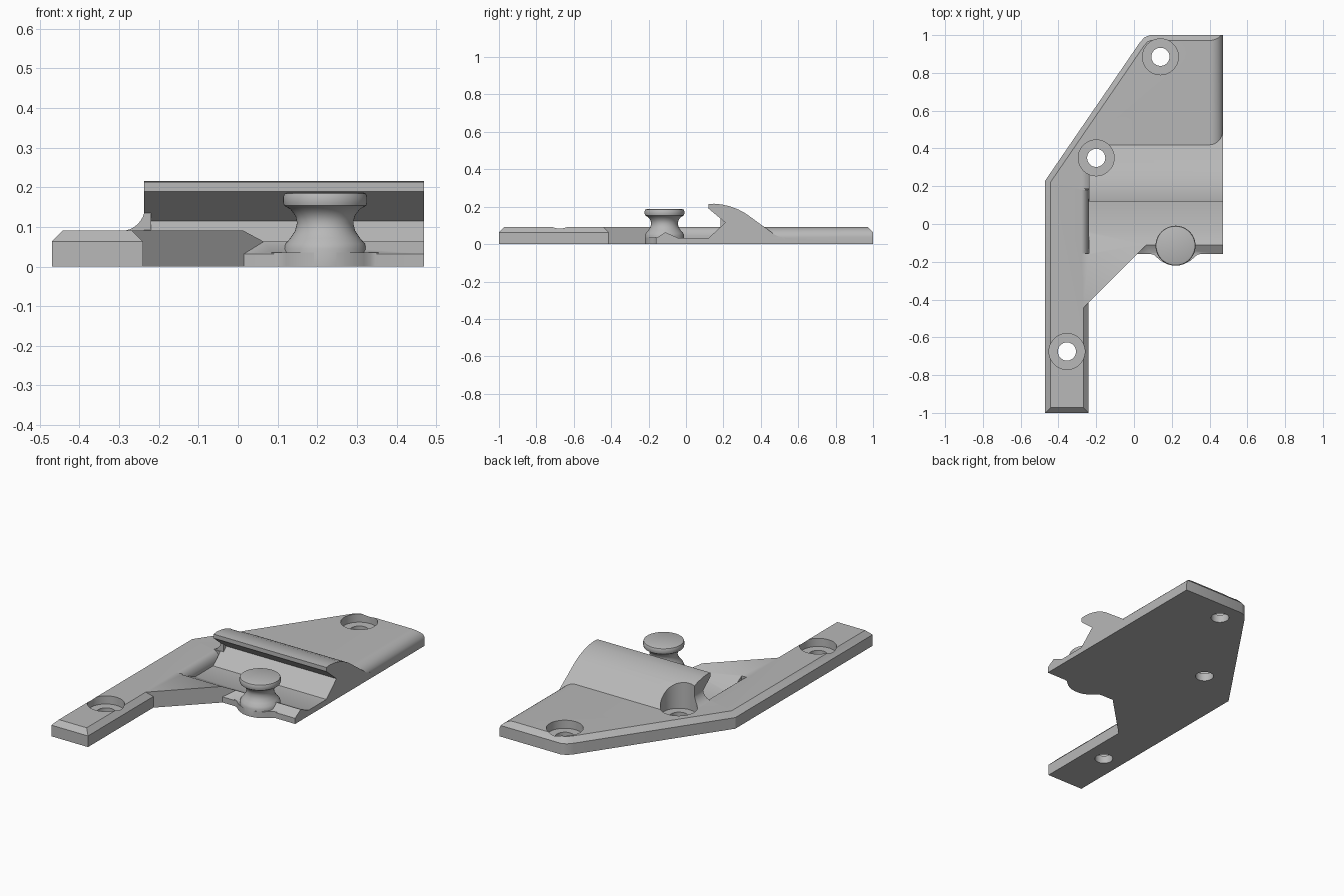
import bpy, bmesh, math
from mathutils import Vector

if "Cube" in bpy.data.objects:
    bpy.data.objects.remove(bpy.data.objects["Cube"], do_unlink=True)

grey = bpy.data.materials.new("plain_grey")
grey.use_nodes = True
grey.diffuse_color = (0.48, 0.48, 0.48, 1)
grey.node_tree.nodes["Principled BSDF"].inputs["Base Color"].default_value = grey.diffuse_color


def finish(name, bm):
    bmesh.ops.remove_doubles(bm, verts=bm.verts, dist=1e-5)
    bmesh.ops.recalc_face_normals(bm, faces=bm.faces)
    mesh = bpy.data.meshes.new(name)
    bm.to_mesh(mesh)
    bm.free()
    mesh.materials.append(grey)
    ob = bpy.data.objects.new(name, mesh)
    bpy.context.collection.objects.link(ob)
    return ob


def prism(name, axis, points, lo, hi):
    """Extrude a 2D profile along the given axis."""
    place = {"x": lambda p, t: (t, p[0], p[1]),
             "y": lambda p, t: (p[0], t, p[1]),
             "z": lambda p, t: (p[0], p[1], t)}[axis]
    return loft(name, [[place(p, lo) for p in points], [place(p, hi) for p in points]])


def loft(name, rings):
    """Close a stack of matching rings into a solid."""
    bm = bmesh.new()
    loops = [[bm.verts.new(p) for p in ring] for ring in rings]
    n = len(loops[0])
    for a, b in zip(loops, loops[1:]):
        for i in range(n):
            j = (i + 1) % n
            bm.faces.new((a[i], a[j], b[j], b[i]))
    bm.faces.new(loops[0])
    bm.faces.new(loops[-1])
    return finish(name, bm)


def inset(points, amounts):
    """Move every edge of a counter-clockwise outline inward by its own amount."""
    lines = []
    for i, p in enumerate(points):
        a, b = Vector(p), Vector(points[(i + 1) % len(points)])
        d = (b - a).normalized()
        lines.append((a + Vector((-d.y, d.x)) * amounts[i], d))
    result = []
    for i, (q, e) in enumerate(lines):
        p, d = lines[i - 1]
        t = (q - p).cross(e) / d.cross(e)
        result.append(p + d * t)
    return result


def combine(target, tool, operation):
    """Apply a boolean and discard the tool."""
    mod = target.modifiers.new("cut", "BOOLEAN")
    mod.operation = operation
    mod.solver = "EXACT"
    mod.object = tool
    tool.hide_render = True
    bpy.context.view_layer.objects.active = target
    bpy.ops.object.modifier_apply(modifier=mod.name)
    bpy.data.objects.remove(tool, do_unlink=True)


def smooth(ob):
    bpy.ops.object.select_all(action="DESELECT")
    ob.select_set(True)
    bpy.context.view_layer.objects.active = ob
    bpy.ops.object.shade_smooth_by_angle(angle=math.radians(32))


# Base plate with chamfered outer edges
outline = [(-0.47, -1), (-0.24, -1), (-0.24, -0.415), (0.065, -0.11), (0.47, -0.11),
           (0.47, 1), (0.085, 1), (0.055, 0.988), (0.03, 0.96), (-0.47, 0.23)]
c = 0.028
top = inset(outline, [c, c, 0, 0, 0, c, c, c, c, c])
plate = loft("mounting_plate", [[(x, y, 0) for x, y in outline],
                                [(x, y, 0.063) for x, y in outline],
                                [(x, y, 0.091) for x, y in top]])

# Clip channel across the plate
channel = [(-0.216, 0.12), (-0.11, 0.063), (-0.04, 0.032), (0.12, 0.032), (0.21, 0.115), (0.21, 0.12)]
combine(plate, prism("channel_cutter", "x", channel, -0.24, 0.5), "DIFFERENCE")


def rounding(x, width, height):
    """Profile that rolls a top edge down towards +x."""
    arc = [(x + width * math.sin(a), 0.0912 - height * (1 - math.cos(a)))
           for a in [math.pi / 2 * i / 8 for i in range(9)]]
    return arc


# Rolled edges: rear right side and channel end
roll = rounding(0.40, 0.07, 0.056)
combine(plate, prism("side_cutter", "y", roll + [(0.5, 0.0352), (0.5, 0.12), (0.40, 0.12)], 0.3, 1.1),
        "DIFFERENCE")
roll = rounding(-0.28, 0.041, 0.055)
combine(plate, prism("end_cutter", "y", roll + [(-0.239, 0.12), (-0.28, 0.12)], -0.155, 0.18),
        "DIFFERENCE")

# Sloped front lip
lip = [(-0.16, 0), (-0.16, 0.032), (-0.11, 0.063), (-0.09, 0.05), (-0.09, 0)]
combine(plate, prism("front_lip", "x", lip, 0.015, 0.47), "UNION")

# Flared foot around the knob, mirrored about its centre
kx, ky = 0.22, -0.115
half = [(0.135, -0.09), (0.135, -0.158), (0.115, -0.163), (0.098, -0.178),
        (0.075, -0.197), (0.04, -0.214), (0.012, -0.219)]
foot = [(kx - x, y) for x, y in half] + [(kx + x, y) for x, y in reversed(half)]
combine(plate, prism("knob_foot", "z", foot, 0, 0.036), "UNION")

# Hooked hump with undercut
hump = [(0.17, 0.01), (0.17, 0.0781), (0.21, 0.115), (0.12, 0.19), (0.12, 0.213),
        (0.15, 0.216), (0.19, 0.212), (0.235, 0.202), (0.28, 0.185), (0.32, 0.163),
        (0.355, 0.138), (0.39, 0.112), (0.43, 0.0835), (0.475, 0.05), (0.5, 0.039),
        (0.535, 0.033), (0.535, 0.01)]
combine(plate, prism("hump", "x", hump, -0.237, 0.47), "UNION")

# Concave fillet at the hump's right end
fillet = [(-0.295 + 0.06 * math.sin(a), 0.15 - 0.06 * math.cos(a))
          for a in [math.pi / 2 * i / 8 for i in range(9)]]
fillet += [(-0.22, 0.15), (-0.22, 0.07), (-0.295, 0.07)]
combine(plate, prism("hump_fillet", "y", fillet, 0.185, 0.33), "UNION")


def disc(name, x, y, r, lo, hi):
    ring = [(x + r * math.cos(a), y + r * math.sin(a))
            for a in [math.tau * i / 48 for i in range(48)]]
    return prism(name, "z", ring, lo, hi)


# Counterbored screw holes
for x, y in [(0.14, 0.885), (-0.2, 0.35), (-0.355, -0.675)]:
    combine(plate, disc("counterbore", x, y, 0.095, 0.045, 0.4), "DIFFERENCE")
    combine(plate, disc("screw_hole", x, y, 0.048, -0.1, 0.2), "DIFFERENCE")
smooth(plate)

# Spool-shaped knob
profile = [(0, 0.002), (0.105, 0.002), (0.105, 0.045), (0.1, 0.058), (0.088, 0.072),
           (0.076, 0.09), (0.071, 0.11), (0.075, 0.128), (0.088, 0.145), (0.104, 0.154),
           (0.106, 0.162), (0.106, 0.176), (0.103, 0.184), (0.096, 0.187), (0, 0.187)]
bm = bmesh.new()
verts = [bm.verts.new((kx + r, ky, z)) for r, z in profile]
edges = [bm.edges.new(pair) for pair in zip(verts, verts[1:])]
bmesh.ops.spin(bm, geom=verts + edges, cent=(kx, ky, 0), axis=(0, 0, 1),
               angle=math.tau, steps=48, use_duplicate=False)
smooth(finish("spool_knob", bm))
